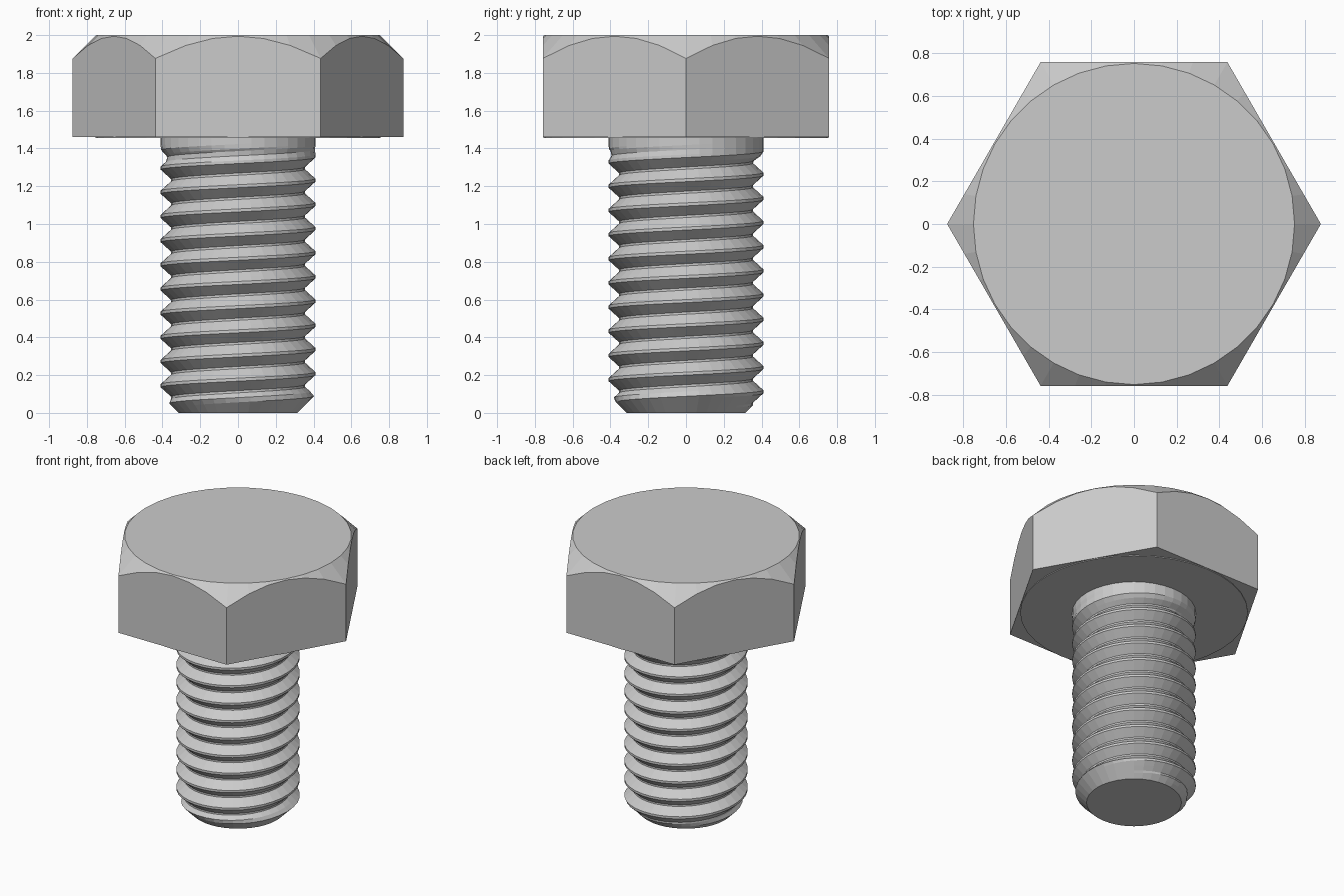
import bpy, bmesh, math

if "Cube" in bpy.data.objects:
    bpy.data.objects.remove(bpy.data.objects["Cube"])

SEG = 36
TOP_Z, HEAD_Z = 2.0, 1.46
FLAT_R, CHAMFER_R = 0.758, 0.752
SHANK_R, DEPTH, PITCH = 0.41, 0.055, 0.128
TIP_R = 0.315


def polar(r, a, z):
    return (r * math.cos(a), r * math.sin(a), z)


def finish(name, bm):
    bmesh.ops.remove_doubles(bm, verts=bm.verts, dist=1e-5)
    bmesh.ops.dissolve_degenerate(bm, edges=bm.edges, dist=1e-5)
    bmesh.ops.recalc_face_normals(bm, faces=bm.faces)
    mesh = bpy.data.meshes.new(name)
    bm.to_mesh(mesh)
    bm.free()
    obj = bpy.data.objects.new(name, mesh)
    bpy.context.collection.objects.link(obj)
    return obj


# Hex head: flats rise to the arcs where a 45 degree chamfer cone cuts them
bm = bmesh.new()
rings = [[], [], []]
for i in range(SEG):
    a = math.tau * i / SEG
    r = FLAT_R / math.cos(a % (math.pi / 3) - math.pi / 6)
    rings[0].append(bm.verts.new(polar(r, a, HEAD_Z)))
    rings[1].append(bm.verts.new(polar(r, a, TOP_Z - (r - CHAMFER_R))))
    rings[2].append(bm.verts.new(polar(CHAMFER_R, a, TOP_Z)))
for low, high in zip(rings, rings[1:]):
    for i in range(SEG):
        j = (i + 1) % SEG
        bm.faces.new((low[i], low[j], high[j], high[i]))
bm.faces.new(rings[0])
bm.faces.new(rings[2])
finish("hex_head", bm)

# Thin washer face under the head
bpy.ops.mesh.primitive_cylinder_add(vertices=SEG, radius=0.755, depth=0.01,
                                    location=(0, 0, HEAD_Z))
bpy.context.object.name = "washer_face"

# Threaded shank: helical rows clamped to the tip cone and the plain neck
PROFILE = [(-0.008, 0), (0.008, 0), (0.033, 0.5), (0.058, 1), (0.070, 1), (0.095, 0.5)]
SHANK_TOP = HEAD_Z + 0.01
TURNS = range(-3, 14)


def shank_point(a, turn, dz, cut):
    z = 0.08 + PITCH * (turn + a / math.tau) + dz
    z = min(max(z, 0), SHANK_TOP)
    fade = min(max((1.40 - z) / 0.07, 0), 1)
    return polar(min(SHANK_R - DEPTH * cut * fade, TIP_R + z), a, z)


bm = bmesh.new()
cols = [[bm.verts.new(shank_point(math.tau * i / SEG, t, dz, c))
         for t in TURNS for dz, c in PROFILE] for i in range(SEG)]
n = len(PROFILE)
for i in range(SEG):
    here, there = cols[i], cols[(i + 1) % SEG]
    # The last column joins the first one a full turn higher
    step = n if i == SEG - 1 else 0
    for k in range(len(here) - 1 - step):
        quad = (here[k], there[k + step], there[k + step + 1], here[k + 1])
        if max(v.co.z for v in quad) > 0 and min(v.co.z for v in quad) < SHANK_TOP:
            bm.faces.new(quad)
bm.verts.ensure_lookup_table()
loose = [v for v in bm.verts if not v.link_faces]
bmesh.ops.delete(bm, geom=loose, context='VERTS')
bmesh.ops.remove_doubles(bm, verts=bm.verts, dist=1e-5)
rim = [e for e in bm.edges if e.is_boundary]
bmesh.ops.holes_fill(bm, edges=rim, sides=0)
finish("threaded_shank", bm)
